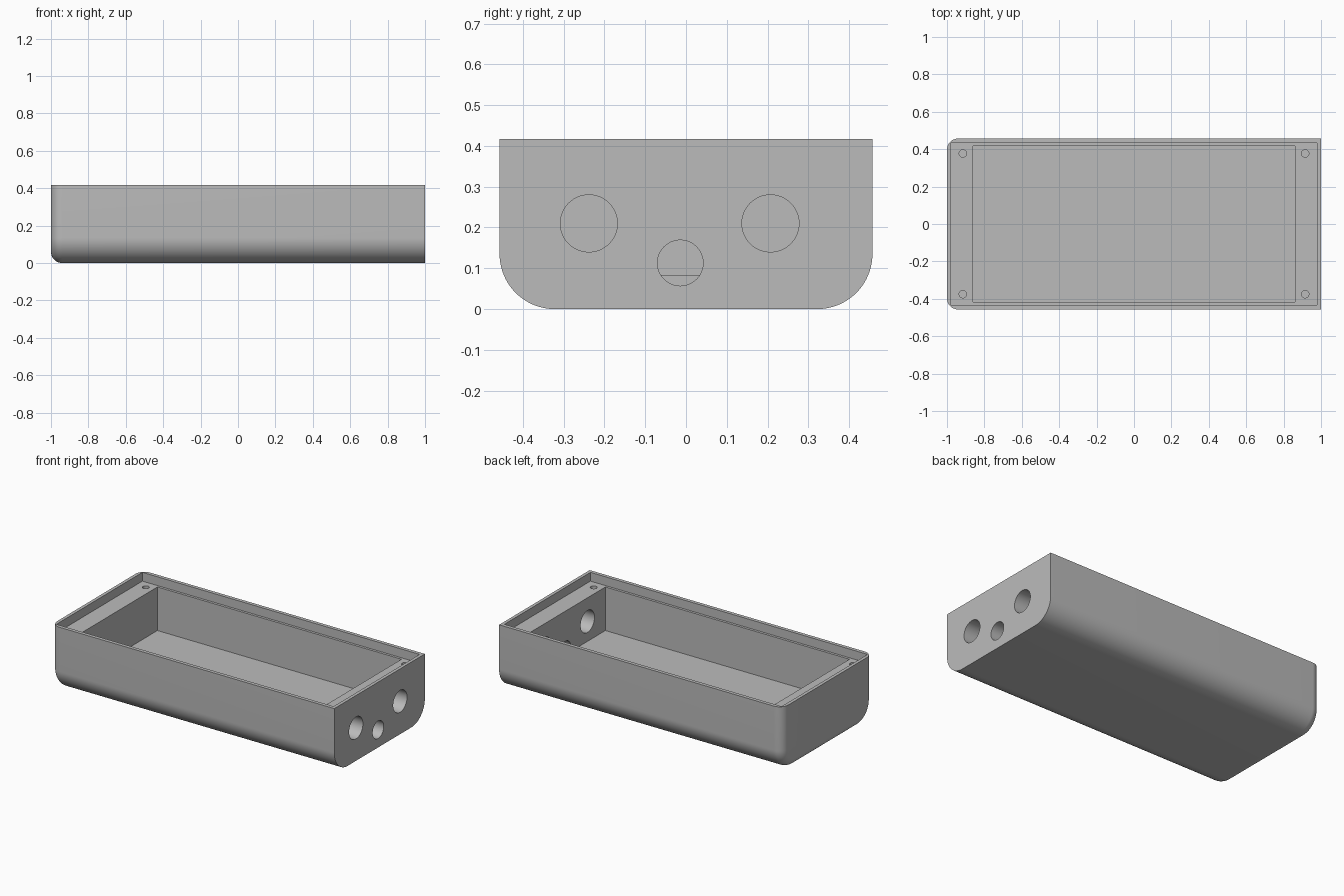
import bpy, bmesh, math
from mathutils import Matrix, Vector

cube = bpy.data.objects.get("Cube")
if cube:
    bpy.data.objects.remove(cube, do_unlink=True)

HALF_WIDTH, HEIGHT, CORNER, FILLET = 0.457, 0.417, 0.135, 0.06
LEDGE, FLOOR, INNER_X = 0.361, 0.083, 0.862

grey = bpy.data.materials.new("plain grey")
grey.use_nodes = True
grey.diffuse_color = (0.5, 0.5, 0.5, 1)
grey.node_tree.nodes["Principled BSDF"].inputs["Base Color"].default_value = grey.diffuse_color


def make_object(name, bm):
    bmesh.ops.recalc_face_normals(bm, faces=bm.faces)
    mesh = bpy.data.meshes.new(name)
    bm.to_mesh(mesh)
    bm.free()
    mesh.materials.append(grey)
    obj = bpy.data.objects.new(name, mesh)
    bpy.context.collection.objects.link(obj)
    return obj


def section(inset, steps=20):
    """Trough-shaped cross-section, shrunk evenly on its sides and bottom."""
    w, r = HALF_WIDTH - inset, CORNER - inset
    right = [(w, HEIGHT)]
    for i in range(steps + 1):
        a = math.pi / 2 * i / steps
        right.append((w - r + r * math.cos(a), CORNER - r * math.sin(a)))
    return right + [(-y, z) for y, z in reversed(right)]


def cut(target, bm):
    """Subtract the shape from the target and discard the cutter."""
    cutter = make_object("cutter", bm)
    cutter.hide_render = True
    mod = target.modifiers.new("cut", 'BOOLEAN')
    mod.operation, mod.solver, mod.object = 'DIFFERENCE', 'EXACT', cutter
    bpy.context.view_layer.objects.active = target
    bpy.ops.object.modifier_apply(modifier=mod.name)
    bpy.data.objects.remove(cutter, do_unlink=True)


def box(hx, hy, z0, z1):
    bm = bmesh.new()
    bmesh.ops.create_cube(bm, size=1, matrix=Matrix.Translation((0, 0, (z0 + z1) / 2))
                          @ Matrix.Diagonal((2 * hx, 2 * hy, z1 - z0, 1)))
    return bm


def drill(start, end, r_start, r_end, segments):
    start, end = Vector(start), Vector(end)
    axis = end - start
    bm = bmesh.new()
    bmesh.ops.create_cone(bm, cap_ends=True, segments=segments, radius1=r_start, radius2=r_end,
                          depth=axis.length, matrix=Matrix.Translation((start + end) / 2)
                          @ axis.to_track_quat('Z', 'Y').to_matrix().to_4x4())
    return bm


# Outer shell: trough section swept along x, with a filleted left-hand end
stations = [(1.0, 0.0)]
for i in range(13):
    a = math.pi / 2 * i / 12
    stations.append((-1 + FILLET - FILLET * math.sin(a), FILLET * (1 - math.cos(a))))
bm = bmesh.new()
rings = [[bm.verts.new((x, y, z)) for y, z in section(inset)] for x, inset in stations]
for a, b in zip(rings, rings[1:]):
    for i in range(len(a)):
        j = (i + 1) % len(a)
        bm.faces.new((a[i], a[j], b[j], b[i]))
bm.faces.new(rings[0])
bm.faces.new(rings[-1])
body = make_object("enclosure_body", bm)

# Lid recess and main cavity
cut(body, box(0.979, 0.434, LEDGE, HEIGHT + 0.1))
cut(body, box(INNER_X, 0.418, FLOOR, HEIGHT + 0.1))

# Round openings through the end wall
for y, z, r in ((-0.238, 0.21, 0.07), (0.207, 0.21, 0.07), (-0.014, 0.113, 0.056)):
    cut(body, drill((INNER_X - 0.001, y, z), (1.1, y, z), r, r, 48))

# Screw holes in the ledges
for x in (-0.915, 0.915):
    for y in (-0.375, 0.377):
        cut(body, drill((x, y, LEDGE - 0.14), (x, y, LEDGE + 0.02), 0.02, 0.02, 24))

# Smooth curves with crisp edges
bpy.ops.object.select_all(action='DESELECT')
body.select_set(True)
bpy.context.view_layer.objects.active = body
bpy.ops.object.shade_smooth_by_angle(angle=math.radians(30))
